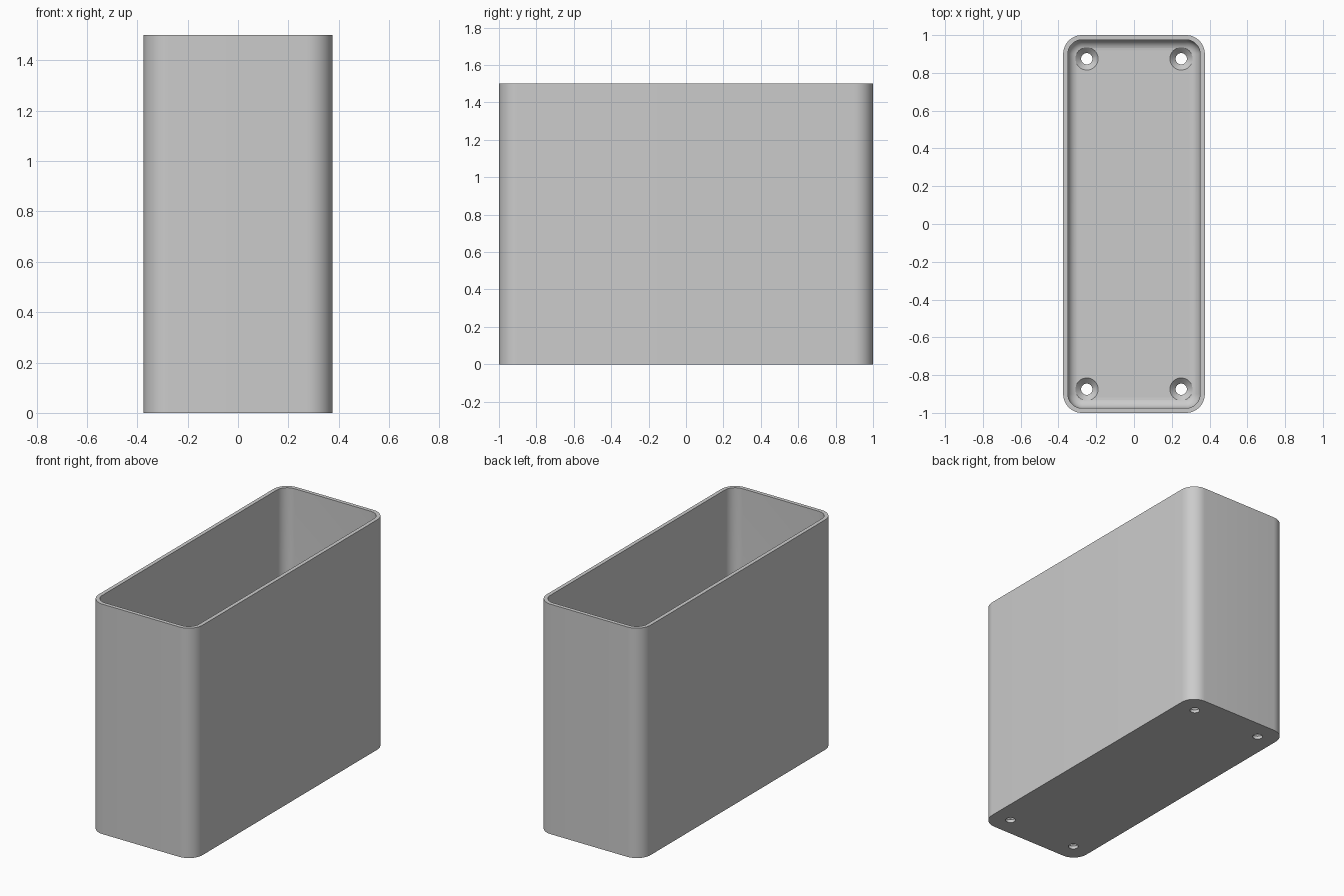
import bpy, bmesh, math

WIDTH, DEPTH, HEIGHT = 0.75, 2.0, 1.5
CORNER, WALL, FLOOR, FILLET = 0.1, 0.025, 0.05, 0.055

cube = bpy.data.objects.get("Cube")
if cube:
    bpy.data.objects.remove(cube, do_unlink=True)

grey = bpy.data.materials.new("light_grey")
grey.use_nodes = True
colour = (0.6, 0.6, 0.6, 1)
grey.diffuse_color = colour
grey.node_tree.nodes["Principled BSDF"].inputs["Base Color"].default_value = colour


def make_object(name, bm):
    bmesh.ops.recalc_face_normals(bm, faces=bm.faces)
    mesh = bpy.data.meshes.new(name)
    bm.to_mesh(mesh)
    bm.free()
    mesh.materials.append(grey)
    obj = bpy.data.objects.new(name, mesh)
    bpy.context.collection.objects.link(obj)
    return obj


def loft(bm, rings):
    """Skin closed rings of equal length and cap both ends."""
    rings = [[bm.verts.new(p) for p in ring] for ring in rings]
    for a, b in zip(rings, rings[1:]):
        for i in range(len(a)):
            j = (i + 1) % len(a)
            bm.faces.new((a[i], a[j], b[j], b[i]))
    bm.faces.new(rings[0][::-1])
    bm.faces.new(rings[-1])


def rounded_ring(inset, z, steps=12):
    r = CORNER - inset
    cx, cy = WIDTH / 2 - CORNER, DEPTH / 2 - CORNER
    points = []
    for quarter, (sx, sy) in enumerate([(1, 1), (-1, 1), (-1, -1), (1, -1)]):
        for k in range(steps + 1):
            a = (quarter + k / steps) * math.pi / 2
            points.append((sx * cx + r * math.cos(a), sy * cy + r * math.sin(a), z))
    return points


def circle_ring(x, y, r, z, sides=32):
    angles = [2 * math.pi * i / sides for i in range(sides)]
    return [(x + r * math.cos(a), y + r * math.sin(a), z) for a in angles]


# Open bin: outer wall, rim, inner wall, filleted floor
rings = [rounded_ring(0, 0), rounded_ring(0, HEIGHT), rounded_ring(WALL, HEIGHT)]
for k in range(9):
    a = k / 8 * math.pi / 2
    rings.append(rounded_ring(WALL + FILLET * (1 - math.cos(a)),
                              FLOOR + FILLET * (1 - math.sin(a))))
bm = bmesh.new()
loft(bm, rings)
bin_body = make_object("open_bin", bm)

# Countersunk screw holes in the four floor corners
bm = bmesh.new()
for x in (-0.25, 0.25):
    for y in (-0.875, 0.875):
        loft(bm, [circle_ring(x, y, r, z) for r, z in
                  ((0.03, -0.05), (0.03, 0.02), (0.06, FLOOR), (0.06, 0.2))])
cutter = make_object("screw_hole_cutter", bm)
cutter.hide_render = True

holes = bin_body.modifiers.new("screw_holes", "BOOLEAN")
holes.operation = "DIFFERENCE"
holes.solver = "EXACT"
holes.object = cutter

bpy.ops.object.select_all(action="DESELECT")
bpy.context.view_layer.objects.active = bin_body
bin_body.select_set(True)
bpy.ops.object.modifier_apply(modifier=holes.name)
bpy.data.objects.remove(cutter, do_unlink=True)
bpy.ops.object.shade_smooth_by_angle(angle=math.radians(30))
